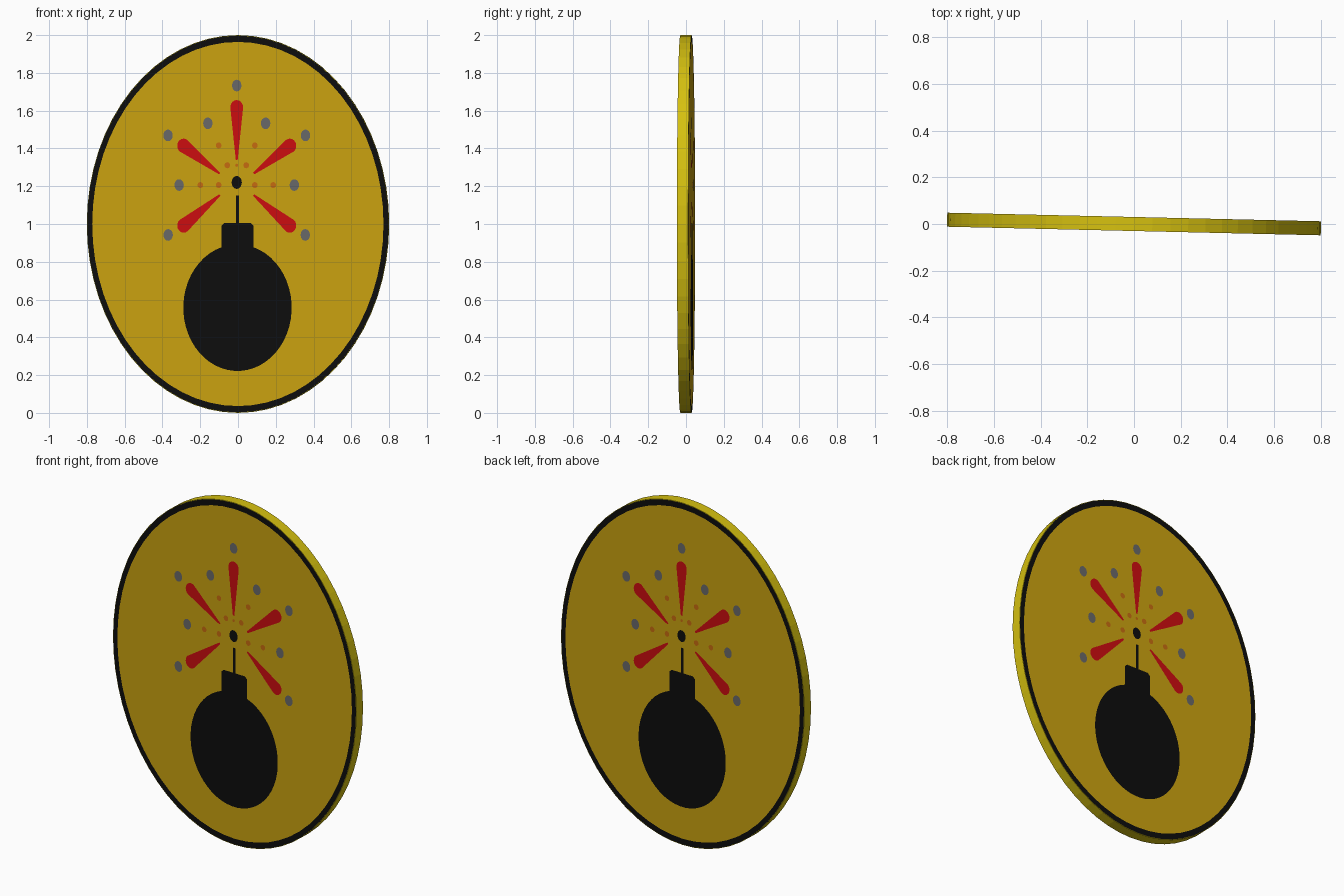
import bpy, bmesh, math
from mathutils import Matrix

if "Cube" in bpy.data.objects:
    bpy.data.objects.remove(bpy.data.objects["Cube"])

HALF = 0.03          # half thickness of the disc
LIFT = 0.0015        # painted plates sit just above each face
TILT = Matrix.Rotation(-0.023, 4, 'Z')
CX = -0.006          # centre line of the burst


def mat(name, rgb):
    m = bpy.data.materials.new(name)
    m.diffuse_color = (*rgb, 1)
    m.use_nodes = True
    m.node_tree.nodes["Principled BSDF"].inputs["Base Color"].default_value = m.diffuse_color
    return m


GOLD = mat("gold face", (0.59, 0.36, 0.005))
RIM = mat("yellow rim", (0.67, 0.53, 0.005))
BLACK = mat("black", (0.004, 0.004, 0.004))
RED = mat("red", (0.60, 0.004, 0.005))
GREY = mat("grey", (0.14, 0.14, 0.14))
ORANGE = mat("orange", (0.56, 0.15, 0.005))


def finish(bm, name, mats):
    me = bpy.data.meshes.new(name)
    bm.transform(TILT)
    bm.to_mesh(me)
    bm.free()
    for m in mats:
        me.materials.append(m)
    ob = bpy.data.objects.new(name, me)
    bpy.context.collection.objects.link(ob)
    return ob


def ellipse(cx, cz, rx, rz, n, a0=0.0, a1=2 * math.pi, closed=True):
    d = n if closed else n - 1
    return [(cx + rx * math.cos(a0 + (a1 - a0) * i / d),
             cz + rz * math.sin(a0 + (a1 - a0) * i / d)) for i in range(n)]


def plates(name, outlines, material):
    """Flat counter-clockwise outlines on the front, repeated on the back by a half turn."""
    bm = bmesh.new()
    for s in (1, -1):
        for o in outlines:
            bm.faces.new([bm.verts.new((s * x, -s * (HALF + LIFT), z)) for x, z in o])
    return finish(bm, name, [material])


# oval disc: gold faces, black border, yellow edge
N = 64
bm = bmesh.new()
rings = []
for y, k in ((-HALF, 0.964), (-HALF, 0.997), (-HALF, 1), (HALF, 1), (HALF, 0.997), (HALF, 0.964)):
    rings.append([bm.verts.new((x, y, z)) for x, z in ellipse(0, 1, 0.8 * k, k, N)])
for r, mi in enumerate((1, 2, 2, 2, 1)):
    a, b = rings[r], rings[r + 1]
    for i in range(N):
        j = (i + 1) % N
        bm.faces.new((a[i], b[i], b[j], a[j])).material_index = mi
bm.faces.new(rings[0])
bm.faces.new(rings[-1][::-1])
bmesh.ops.recalc_face_normals(bm, faces=bm.faces)
finish(bm, "sign_disc", [GOLD, BLACK, RIM])

# bomb silhouette: round body with a short neck, then the fuse and its tip
a = math.acos(0.085 / 0.287)
body = ellipse(0, 0.557, 0.287, 0.335, 48, math.pi - a, 2 * math.pi + a, False)
body += [(0.085, 0.99), (0.07, 1.005), (-0.07, 1.005), (-0.085, 0.99)]
plates("bomb_body", [[(x - 0.002, z) for x, z in body]], BLACK)
plates("fuse", [[(-0.011, 1.005), (0.007, 1.005), (0.006, 1.152), (-0.010, 1.152)]], BLACK)
plates("fuse_tip", [ellipse(CX, 1.22, 0.027, 0.034, 20)], BLACK)


# red rays: drops with a narrow inner tip and a round outer end
def ray(x0, z0, x1, z1, r):
    t = math.atan2(z1 - z0, x1 - x0)
    nx, nz = -math.sin(t) * 0.005, math.cos(t) * 0.005
    cap = ellipse(x1, z1, r, r * 1.12, 11, t - math.pi / 2, t + math.pi / 2, False)
    return [(x0 + nx, z0 + nz), (x0 - nx, z0 - nz)] + cap


rays = [ray(CX, 1.34, CX, 1.618, 0.034)]
for s in (1, -1):
    rays.append(ray(CX + s * 0.09, 1.267, CX + s * 0.281, 1.414, 0.034))
    rays.append(ray(CX + s * 0.09, 1.153, CX + s * 0.281, 0.992, 0.034))
plates("rays", rays, RED)


# dots mirrored around the burst
def dots(pts, rx, rz):
    out = []
    for dx, z in pts:
        for s in ((1, -1) if dx else (1,)):
            out.append(ellipse(CX + s * dx, z, rx, rz, 16))
    return out


plates("outer_sparks", dots([(0, 1.733), (0.153, 1.533), (0.364, 1.469),
                             (0.305, 1.206), (0.363, 0.942)], 0.025, 0.031), GREY)
plates("inner_sparks", dots([(0.096, 1.416), (0.05, 1.311), (0.096, 1.206),
                             (0.193, 1.206)], 0.015, 0.016)
       + dots([(0, 1.311)], 0.008, 0.008), ORANGE)
